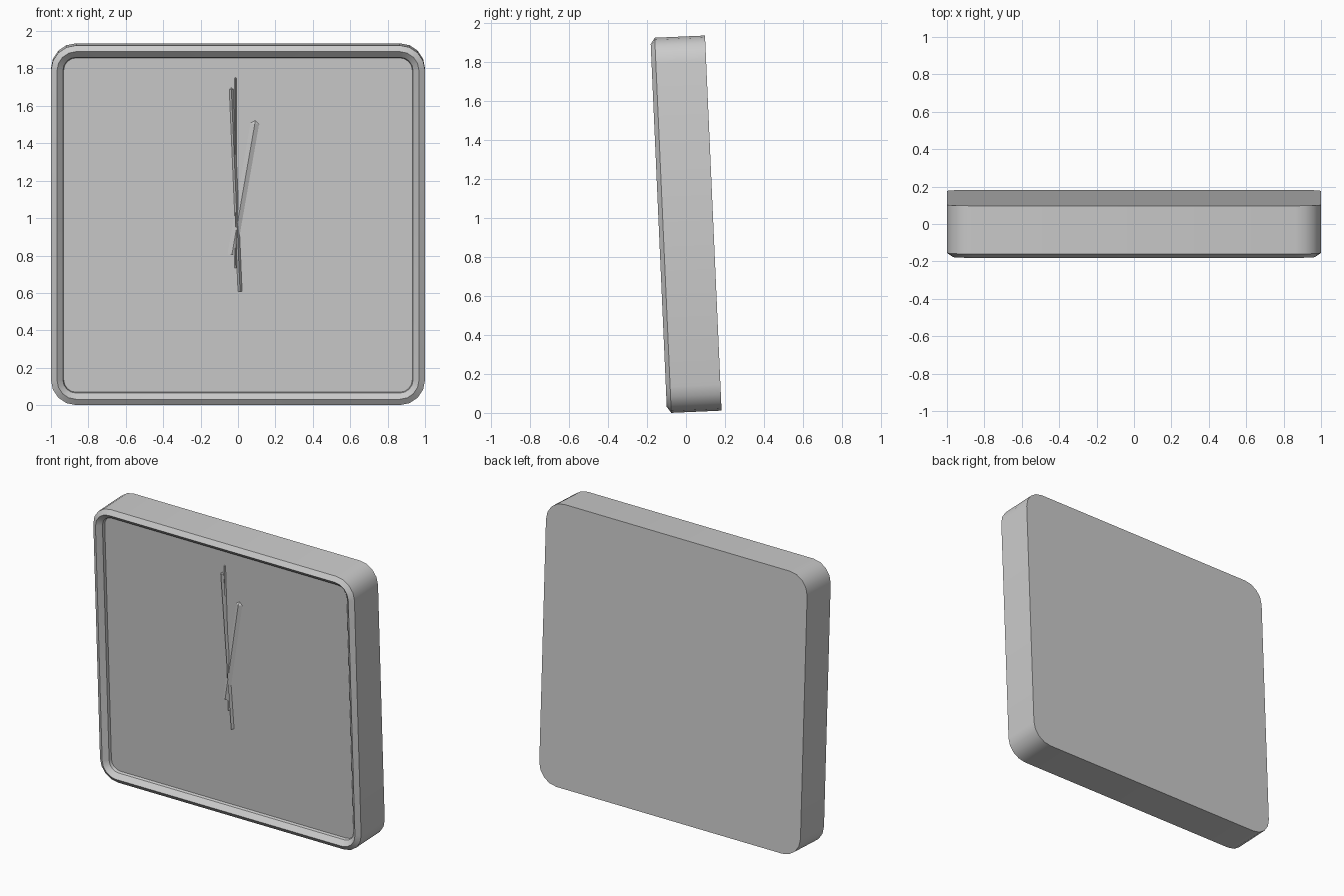
import bpy, bmesh, math
from mathutils import Matrix, Vector

if "Cube" in bpy.data.objects:
    bpy.data.objects.remove(bpy.data.objects["Cube"], do_unlink=True)

HALF_W, HALF_H, HALF_D = 1.0, 0.9625, 0.14
RADIUS, STEPS = 0.135, 4
FACE_Y = -HALF_D + 0.05
# The whole clock leans forward slightly
LEAN = Matrix.Translation((0, 0, 0.967)) @ Matrix.Rotation(math.radians(2.53), 4, 'X')

grey = bpy.data.materials.new("plain grey")
grey.use_nodes = True
colour = (0.6, 0.6, 0.6, 1)
grey.diffuse_color = colour
grey.node_tree.nodes["Principled BSDF"].inputs["Base Color"].default_value = colour


def add_object(name, bm, smooth=False):
    bmesh.ops.recalc_face_normals(bm, faces=bm.faces)
    bm.transform(LEAN)
    mesh = bpy.data.meshes.new(name)
    bm.to_mesh(mesh)
    bm.free()
    mesh.materials.append(grey)
    obj = bpy.data.objects.new(name, mesh)
    bpy.context.collection.objects.link(obj)
    if smooth:
        bpy.ops.object.select_all(action='DESELECT')
        obj.select_set(True)
        bpy.context.view_layer.objects.active = obj
        bpy.ops.object.shade_smooth_by_angle(angle=math.radians(30))
    return obj


def rounded_ring(bm, inset, y):
    """Rounded rectangle of vertices, inset from the outer edge."""
    r = RADIUS - inset
    ring = []
    for corner, (sx, sz) in enumerate([(1, 1), (-1, 1), (-1, -1), (1, -1)]):
        cx, cz = sx * (HALF_W - RADIUS), sz * (HALF_H - RADIUS)
        for i in range(STEPS + 1):
            a = (corner + i / STEPS) * math.pi / 2
            ring.append(bm.verts.new((cx + r * math.cos(a), y, cz + r * math.sin(a))))
    return ring


def loft(bm, profile):
    rings = [rounded_ring(bm, inset, y) for inset, y in profile]
    for a, b in zip(rings, rings[1:]):
        for i in range(len(a)):
            j = (i + 1) % len(a)
            bm.faces.new((a[i], a[j], b[j], b[i]))
    return rings


# Case: flat back, straight sides, bevelled rim and recessed dial
bm = bmesh.new()
rings = loft(bm, [(0, HALF_D), (0, -HALF_D + 0.022), (0.032, -HALF_D),
                  (0.064, -HALF_D + 0.03), (0.068, FACE_Y)])
bm.faces.new(rings[0])
bm.faces.new(rings[-1])
add_object("clock_case", bm, smooth=True)


def add_hand(name, tail, tip, width, height):
    """Slim ridged hand lying on the dial, with a pointed tip."""
    tail, tip = Vector(tail), Vector(tip)
    along = (tip - tail).normalized()
    side = Vector((-along.y, along.x)) * width / 2
    neck = tip - along * width * 0.4
    bm = bmesh.new()

    def vert(p, lift=0):
        return bm.verts.new((p.x, FACE_Y - lift, p.y))

    tl, tr, nl, nr = (vert(p) for p in (tail + side, tail - side, neck + side, neck - side))
    point, ridge_tail, ridge_neck = vert(tip), vert(tail, height), vert(neck, height)
    for face in ((tl, nl, ridge_neck, ridge_tail), (tr, ridge_tail, ridge_neck, nr),
                 (nl, point, ridge_neck), (nr, ridge_neck, point),
                 (tl, ridge_tail, tr), (tl, tr, nr, point, nl)):
        bm.faces.new(face)
    add_object(name, bm)


# Hands
add_hand("hour_hand", (-0.033, -0.16), (0.093, 0.56), 0.046, 0.012)
add_hand("minute_hand", (0.011, -0.355), (-0.036, 0.735), 0.022, 0.016)
add_hand("second_hand", (-0.012, -0.23), (-0.014, 0.79), 0.012, 0.01)
